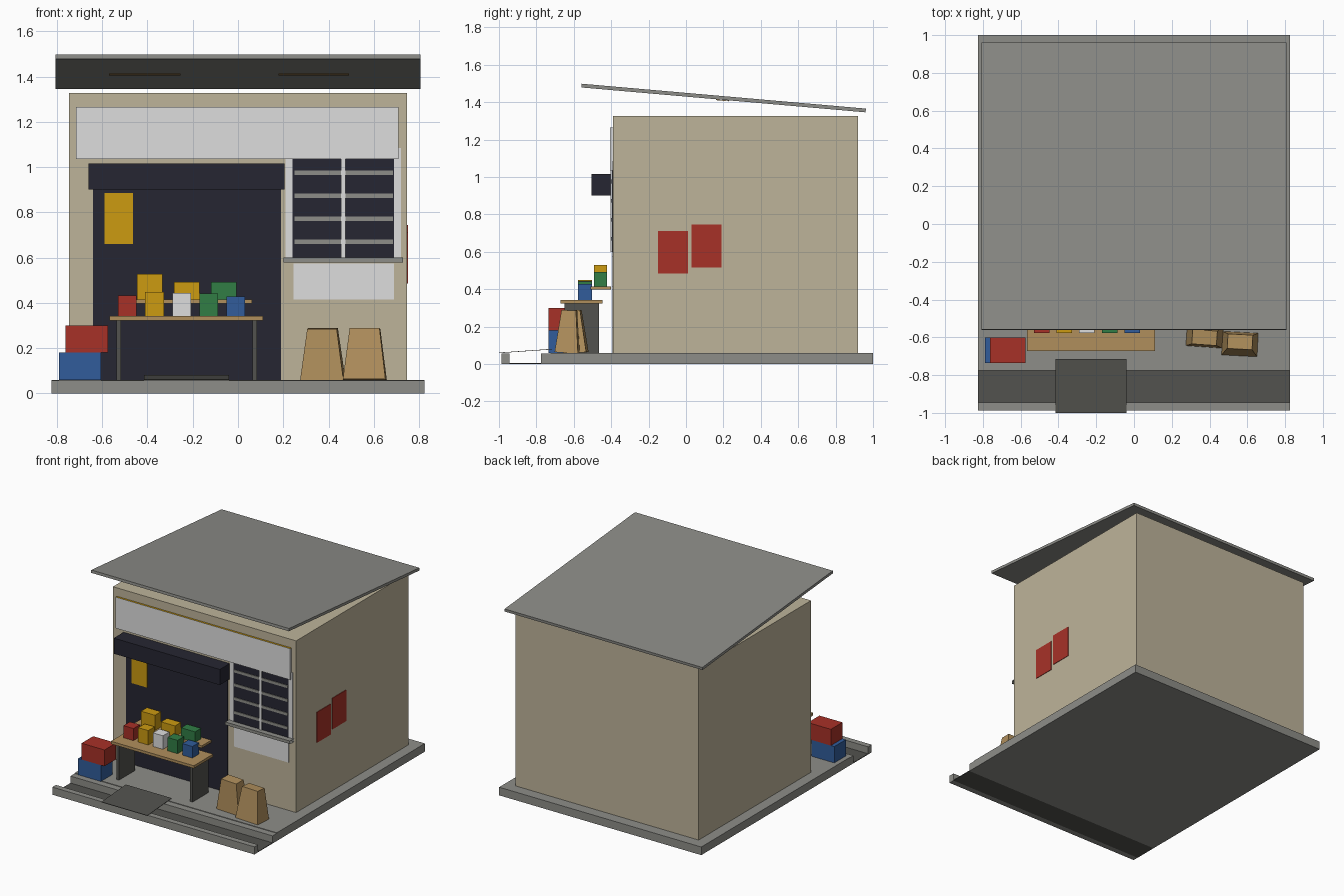
import bpy, bmesh, math
from mathutils import Vector, Euler

if "Cube" in bpy.data.objects:
    bpy.data.objects.remove(bpy.data.objects["Cube"])


def material(name, rgb):
    m = bpy.data.materials.new(name)
    lin = [((c / 255 + 0.055) / 1.055) ** 2.4 if c > 10 else c / 255 / 12.92 for c in rgb]
    m.diffuse_color = (*lin, 1)
    m.use_nodes = True
    m.node_tree.nodes["Principled BSDF"].inputs["Base Color"].default_value = m.diffuse_color
    return m


WALL = material("beige_plaster", (190, 180, 154))
GREY = material("concrete_grey", (141, 141, 136))
DARK = material("dark_grey", (82, 82, 78))
NAVY = material("dark_navy", (38, 38, 50))
WHITE = material("off_white", (222, 222, 222))
YELLOW = material("yellow", (204, 155, 17))
RED = material("red", (167, 49, 39))
BLUE = material("blue", (49, 92, 155))
GREEN = material("green", (49, 125, 69))
WOOD = material("tan_wood", (176, 143, 92))


def box(name, mat, x, y, z, taper=(1, 1), rot=(0, 0, 0), open_ends=False, top=None):
    """Box from (min, max) ranges; the top can be narrowed or recoloured."""
    bm = bmesh.new()
    bmesh.ops.create_cube(bm, size=1)
    size = Vector((x[1] - x[0], y[1] - y[0], z[1] - z[0]))
    for v in bm.verts:
        if v.co.z > 0:
            v.co.x *= taper[0]
            v.co.y *= taper[1]
        v.co = v.co * size
    bm.normal_update()
    if top:
        for f in bm.faces:
            f.material_index = int(f.normal.z > 0.9)
    if open_ends:
        bmesh.ops.delete(bm, geom=[f for f in bm.faces if abs(f.normal.x) > 0.9], context='FACES')
    me = bpy.data.meshes.new(name)
    bm.to_mesh(me)
    bm.free()
    me.materials.append(mat)
    if top:
        me.materials.append(top)
    ob = bpy.data.objects.new(name, me)
    ob.location = (sum(x) / 2, sum(y) / 2, sum(z) / 2)
    ob.rotation_euler = Euler([math.radians(a) for a in rot])
    bpy.context.collection.objects.link(ob)
    return ob


F = -0.39  # front wall plane


def plate(name, mat, x, z, out, **kw):
    """Thin plate standing off the front wall."""
    return box(name, mat, x, (F - out, F), z, **kw)


# Ground: slab, drain channel, kerbs and sloping cover
box("floor_slab", GREY, (-.825, .825), (-.725, 1), (0, .06))
box("inner_kerb", GREY, (-.825, .825), (-.775, -.725), (0, .056))
box("outer_kerb", GREY, (-.825, .825), (-.987, -.945), (0, .056))
box("drain_bed", DARK, (-.825, .825), (-.945, -.775), (0, .005))
box("drain_cover", DARK, (-.415, -.04), (-1, -.715), (.068, .071), rot=(4, 0, 0))

# Building body and sloping roof
box("walls", WALL, (-.7475, .7475), (F, .92), (.06, 1.327))
box("roof", GREY, (-.807, .807), (-.562, .964), (1.412, 1.432), rot=(-5, 0, 0))
for i, x in enumerate([(-.57, -.255), (.18, .49)]):
    box(f"roof_underside_strip_{i}", WOOD, x, (.16, .23), (1.4075, 1.4115), rot=(-5, 0, 0))

# Shop front
plate("sign_board", WHITE, (-.715, .71), (1.035, 1.265), .015, top=YELLOW)
plate("doorway", NAVY, (-.64, .19), (.06, .905), .003)
plate("shutter_housing", NAVY, (-.66, .205), (.9, 1.015), .115)
plate("door_notice", YELLOW, (-.59, -.465), (.66, .885), .006)

# Window with frame, bars, sill and panel
plate("window_frame", WHITE, (.21, .72), (.6, 1.085), .004)
plate("window_glass", NAVY, (.24, .69), (.6, 1.05), .006)
for i in range(4):
    z = .67 + i * .1017
    plate(f"window_bar_{i}", GREY, (.25, .685), (z - .01, z + .01), .011)
plate("window_mullion", WHITE, (.456, .474), (.6, 1.05), .014)
plate("window_sill", GREY, (.2, .73), (.578, .6), .045, open_ends=True)
plate("lower_panel", WHITE, (.245, .69), (.415, .575), .005)

# Posters on the right wall
box("poster_front", RED, (.7475, .7515), (-.15, .01), (.485, .71))
box("poster_back", RED, (.7475, .7515), (.03, .19), (.515, .745))

# Display table and raised shelf
box("table_top", WOOD, (-.567, .11), (-.672, -.447), (.323, .343))
for side, x in (("left", -.527), ("right", .075)):
    box(f"table_leg_{side}", DARK, (x - .01, x + .01), (-.65, -.465), (.06, .323))
box("table_shelf", WOOD, (-.515, .062), (-.51, -.40), (.398, .415))

# Goods on the shelf and the table
for i, (mat, top) in enumerate([(YELLOW, .528), (YELLOW, .493), (GREEN, .493)]):
    x = -.39 + i * .1635
    box(f"shelf_goods_{i}", mat, (x - .057, x + .057), (-.492, -.422), (.415, top))
for i, (mat, top) in enumerate([(RED, .432), (YELLOW, .449), (WHITE, .443),
                                (GREEN, .441), (BLUE, .428)]):
    x = -.489 + i * .12
    box(f"table_goods_{i}", mat, (x - .041, x + .041), (-.578, -.503), (.343, top))

# Stacked crates
box("lower_crate", BLUE, (-.79, -.605), (-.735, -.6), (.06, .18))
box("upper_crate", RED, (-.762, -.575), (-.735, -.6), (.18, .3))

# Tapered sacks, slightly turned
box("sack_left", WOOD, (.278, .47), (-.657, -.533), (.06, .287), taper=(.68, .62), rot=(3, 0, -4))
box("sack_right", WOOD, (.467, .655), (-.692, -.567), (.06, .287), taper=(.7, .62), rot=(-3, 0, -3))
